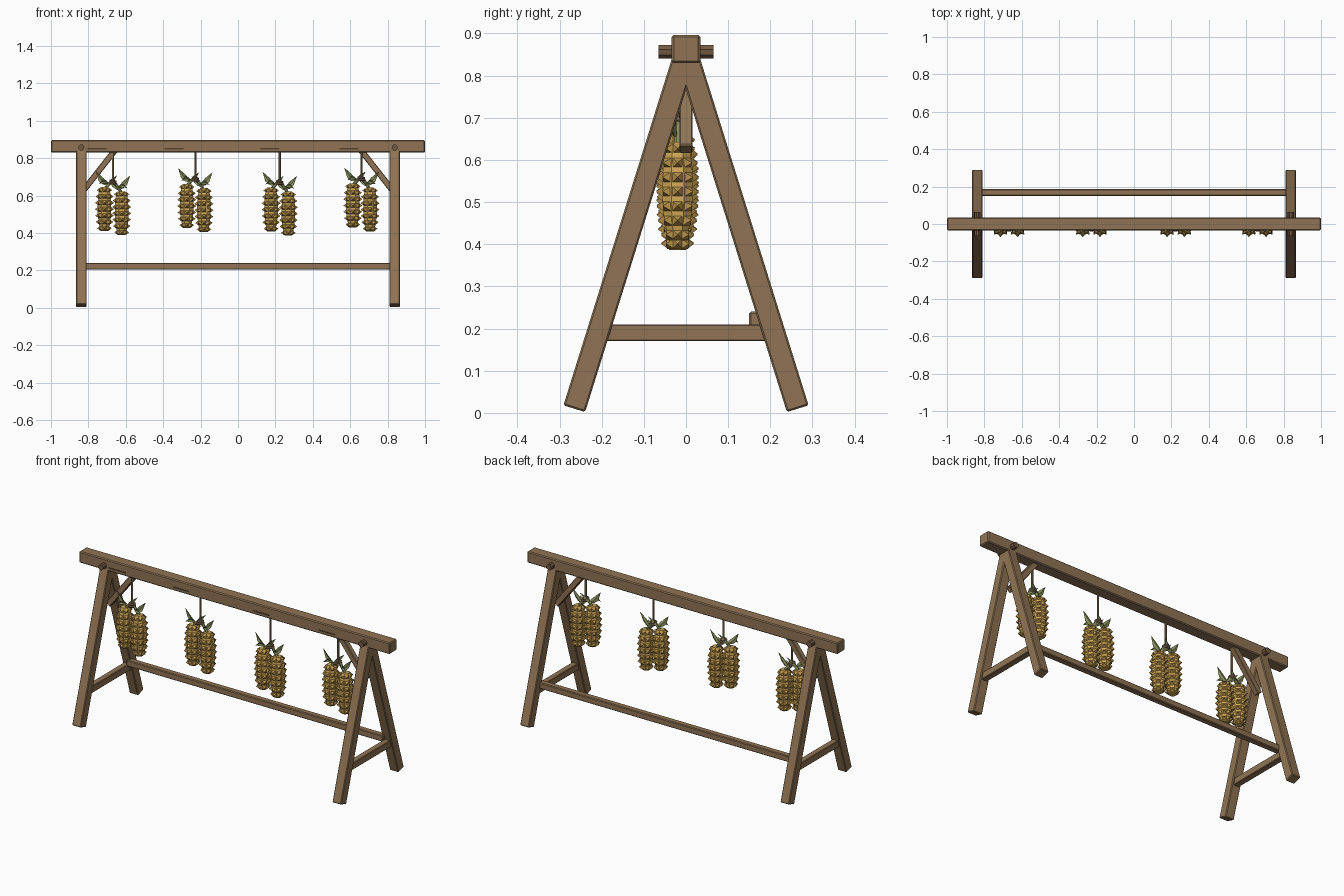
import bpy, bmesh, math
from mathutils import Vector, Matrix

if "Cube" in bpy.data.objects:
    bpy.data.objects.remove(bpy.data.objects["Cube"])


def material(name, rgb):
    m = bpy.data.materials.new(name)
    m.diffuse_color = (*rgb, 1)
    m.use_nodes = True
    m.node_tree.nodes["Principled BSDF"].inputs["Base Color"].default_value = m.diffuse_color
    return m


WOOD = material("wood", (0.28, 0.175, 0.09))
DARK = material("dark_wood", (0.09, 0.055, 0.03))
PEG = material("peg_wood", (0.17, 0.10, 0.055))
CORN = material("corn", (0.66, 0.41, 0.10))
KERNEL = material("kernel", (0.50, 0.30, 0.07))
HUSK = material("husk", (0.27, 0.30, 0.12))
ROPE = material("rope", (0.24, 0.17, 0.09))


def finish(name, bm, *mats):
    me = bpy.data.meshes.new(name)
    bmesh.ops.recalc_face_normals(bm, faces=bm.faces)
    bm.to_mesh(me)
    bm.free()
    ob = bpy.data.objects.new(name, me)
    bpy.context.collection.objects.link(ob)
    for m in mats:
        me.materials.append(m)
    return ob


def frame(p0, p1, side):
    """Matrix at the middle of p0-p1, z along it, x towards side."""
    p0, p1 = Vector(p0), Vector(p1)
    z = (p1 - p0).normalized()
    y = z.cross(Vector(side)).normalized()
    x = y.cross(z)
    m = Matrix((x, y, z)).transposed().to_4x4()
    return Matrix.Translation((p0 + p1) / 2) @ m, (p1 - p0).length


def bar(name, p0, p1, side, w, d, mat=WOOD, bevel=0.004):
    m, length = frame(p0, p1, side)
    bm = bmesh.new()
    bmesh.ops.create_cube(bm, size=1, matrix=m @ Matrix.Diagonal((w, d, length, 1)))
    ob = finish(name, bm, mat)
    if bevel:
        mod = ob.modifiers.new("bevel", "BEVEL")
        mod.width, mod.segments = bevel, 1
    return ob


def rod(name, p0, p1, r, sides, mat):
    m, length = frame(p0, p1, (0.3, 0.9, 0.1))
    bm = bmesh.new()
    bmesh.ops.create_cone(bm, cap_ends=True, segments=sides, radius1=r, radius2=r,
                          depth=length, matrix=m)
    return finish(name, bm, mat)


def ring(name, center, major, minor, mat):
    bm = bmesh.new()
    n, k = 10, 6
    v = [[bm.verts.new(Vector(center) + Vector((
        (major + minor * math.cos(b)) * math.cos(a),
        (major + minor * math.cos(b)) * math.sin(a), minor * math.sin(b))))
        for b in [2 * math.pi * j / k for j in range(k)]]
        for a in [2 * math.pi * i / n for i in range(n)]]
    for i in range(n):
        for j in range(k):
            bm.faces.new((v[i][j], v[i - 1][j], v[i - 1][j - 1], v[i][j - 1]))
    return finish(name, bm, mat)


def cob(name, x, y, top):
    """Eight-sided lathe body with columns of pyramid kernels."""
    bm = bmesh.new()
    prof = [(0, 0.022), (-0.03, 0.034), (-0.08, 0.039), (-0.14, 0.039),
            (-0.19, 0.034), (-0.235, 0.022)]
    n = 8
    rings = [[bm.verts.new((x + r * math.cos(2 * math.pi * (i + .5) / n),
                            y + r * math.sin(2 * math.pi * (i + .5) / n), top + z))
              for i in range(n)] for z, r in prof]
    for a, b in zip(rings, rings[1:]):
        for i in range(n):
            bm.faces.new((a[i], a[i - 1], b[i - 1], b[i]))
    bm.faces.new(rings[0])
    bm.faces.new(rings[-1])
    for row in range(7):
        z = -0.016 - row * 0.034
        for (z0, r0), (z1, r1) in zip(prof, prof[1:]):
            if z1 <= z <= z0:
                r = r0 + (r1 - r0) * (z - z0) / (z1 - z0)
        for i in range(n):
            a = 2 * math.pi * i / n
            out = Vector((math.cos(a), math.sin(a), 0))
            tan = Vector((-math.sin(a), math.cos(a), 0)) * 0.0125
            up = Vector((0, 0, 0.012))
            c = Vector((x, y, top + z)) + out * (r * 0.89)
            base = [bm.verts.new(c + s * tan + t * up)
                    for s, t in ((-1, -1), (1, -1), (1, 1), (-1, 1))]
            tip = bm.verts.new(c + out * 0.016)
            for j in range(4):
                bm.faces.new((base[j - 1], base[j], tip)).material_index = 1
    return finish(name, bm, CORN, KERNEL)


def leaf(name, base, tip, width, bow):
    """Folded pointed husk leaf bowed along its length."""
    base, tip = Vector(base), Vector(tip)
    d = tip - base
    across = d.cross(Vector((0.25, 1, 0))).normalized()
    fold = d.cross(across).normalized()
    bm = bmesh.new()
    rows = []
    for t, w in ((0, 0.35), (0.3, 0.85), (0.6, 1.0), (1, 0.03)):
        p = base + d * t + Vector((0, 0, -bow)) * math.sin(math.pi * t)
        rows.append([bm.verts.new(p + across * (s * w * width / 2) + fold * (abs(s) * w * 0.006))
                     for s in (-1, 0, 1)])
    for a, b in zip(rows, rows[1:]):
        for i in range(2):
            bm.faces.new((a[i], a[i + 1], b[i + 1], b[i]))
    ob = finish(name, bm, HUSK)
    mod = ob.modifiers.new("thickness", "SOLIDIFY")
    mod.thickness = 0.002
    return ob


# Trestle frame
bar("ridge_beam", (-1, 0, 0.863), (1, 0, 0.863), (0, 1, 0), 0.068, 0.066, bevel=0.005)
for s, tag in ((-1, "left"), (1, "right")):
    x = s * 0.838
    for f, end in ((-1, "front"), (1, "back")):
        bar(f"{tag}_{end}_leg", (x, f * 0.265, 0.010), (x, 0, 0.857), (1, 0, 0), 0.056, 0.054)
    bar(f"{tag}_crossbar", (x, -0.195, 0.19), (x, 0.195, 0.19), (1, 0, 0), 0.036, 0.04, bevel=0.003)
    bar(f"{tag}_brace", (s * 0.828, 0, 0.625), (s * 0.658, 0, 0.842), (0, 1, 0), 0.032, 0.032, bevel=0.003)
    rod(f"{tag}_peg", (x, -0.065, 0.857), (x, 0.065, 0.857), 0.017, 8, PEG)
bar("back_stretcher", (-0.825, 0.168, 0.222), (0.825, 0.168, 0.222), (0, 1, 0), 0.036, 0.036)

# Dark cracks on the beam face
for i, x in enumerate((-0.753, -0.342, 0.171, 0.594)):
    bar(f"beam_crack_{i}", (x - 0.051, -0.034, 0.85), (x + 0.051, -0.034, 0.85),
        (0, 1, 0), 0.004, 0.007, DARK, 0)

# Hanging corn bundles
Y = -0.02
for i, (x, top) in enumerate(((-0.668, 0.645), (-0.228, 0.662), (0.223, 0.643), (0.66, 0.665))):
    knot = top + 0.03
    rod(f"rope_{i}", (x, Y, knot - 0.005), (x, Y, 0.84), 0.006, 6, ROPE)
    ring(f"rope_knot_{i}", (x, Y, knot), 0.014, 0.006, ROPE)
    ring(f"rope_knot_lower_{i}", (x, Y, knot - 0.011), 0.016, 0.006, ROPE)
    for s, drop, tag in ((-1, 0, "left"), (1, 0.022, "right")):
        cx, ct = x + s * 0.046, top - drop
        cob(f"{tag}_cob_{i}", cx, Y, ct)
        rod(f"{tag}_stalk_{i}", (cx, Y, ct - 0.01), (x + s * 0.004, Y, knot + 0.004), 0.008, 6, HUSK)
        leaf(f"{tag}_outer_husk_{i}", (cx - s * 0.02, Y, ct + 0.012),
             (cx + s * 0.045, Y - 0.006, ct + 0.083), 0.03, 0.012)
        leaf(f"{tag}_front_husk_{i}", (cx - s * 0.02, Y - 0.008, ct + 0.02),
             (cx + s * 0.03, Y - 0.03, ct + 0.018), 0.02, -0.012)
        leaf(f"{tag}_inner_husk_{i}", (cx - s * 0.01, Y + 0.008, ct + 0.005),
             (x - s * 0.02, Y + 0.02, ct + 0.062), 0.02, 0.004)
